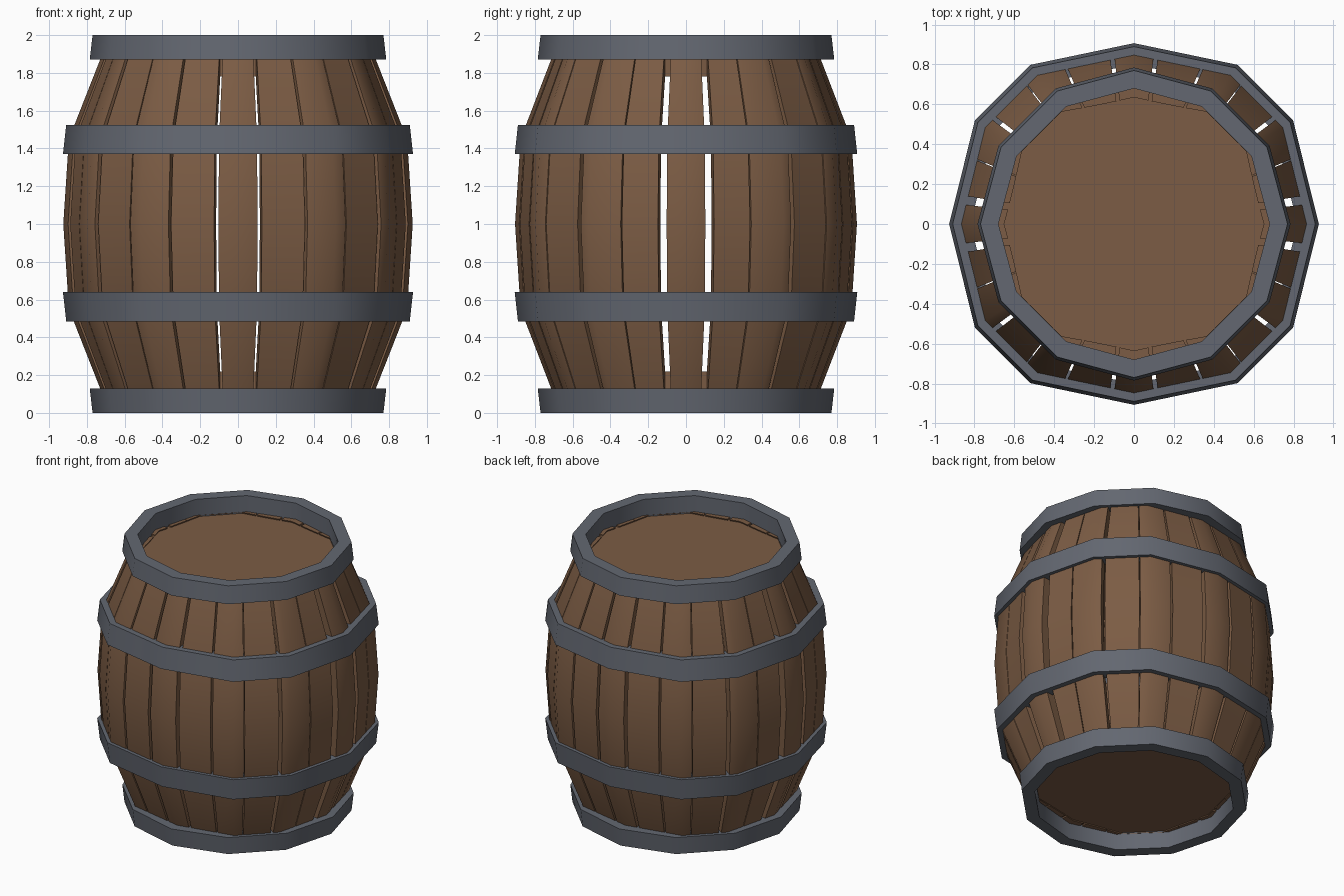
import bpy, bmesh, math

if "Cube" in bpy.data.objects:
    bpy.data.objects.remove(bpy.data.objects["Cube"])

def material(name, rgb):
    m = bpy.data.materials.new(name)
    m.diffuse_color = (*rgb, 1)
    m.use_nodes = True
    m.node_tree.nodes["Principled BSDF"].inputs["Base Color"].default_value = m.diffuse_color
    return m

WOOD = material("brown wood", (0.20, 0.107, 0.058))
IRON = material("grey iron", (0.125, 0.137, 0.165))

# Slightly squarish 12-sided outline of the belly
QUAD = [(0, 0.925), (33, 0.95), (57, 0.95), (90, 0.905)]
OUTLINE = {}
for a, r in QUAD:
    for b in (a, 180 - a, 180 + a, 360 - a):
        OUTLINE[b % 360] = r
CORNERS = sorted(OUTLINE)

def outline_radius(a):
    """Distance to the 12-sided outline in direction a (degrees)."""
    a %= 360
    for i, a0 in enumerate(CORNERS):
        a1 = CORNERS[(i + 1) % len(CORNERS)] + (360 if i == len(CORNERS) - 1 else 0)
        if a0 <= a <= a1:
            r0, r1 = OUTLINE[a0], OUTLINE[a1 % 360]
            s = lambda d: math.sin(math.radians(d))
            return r0 * r1 * s(a1 - a0) / (r0 * s(a - a0) + r1 * s(a1 - a))

def polar(r, a, z):
    return (r * math.cos(math.radians(a)), r * math.sin(math.radians(a)), z)

def finish(bm, name, mat):
    bmesh.ops.recalc_face_normals(bm, faces=bm.faces)
    me = bpy.data.meshes.new(name)
    bm.to_mesh(me)
    bm.free()
    me.materials.append(mat)
    ob = bpy.data.objects.new(name, me)
    bpy.context.collection.objects.link(ob)
    bpy.ops.object.select_all(action='DESELECT')
    ob.select_set(True)
    bpy.context.view_layer.objects.active = ob
    bpy.ops.object.shade_smooth_by_angle(angle=math.radians(40))
    return ob

def loft(bm, rings, closed):
    """Skin between rings of points; cap the ends unless the loft is closed."""
    vs = [[bm.verts.new(p) for p in ring] for ring in rings]
    n = len(vs[0])
    for i in range(len(vs) if closed else len(vs) - 1):
        A, B = vs[i], vs[(i + 1) % len(vs)]
        for j in range(n):
            k = (j + 1) % n
            bm.faces.new((A[j], A[k], B[k], B[j]))
    if not closed:
        bm.faces.new(vs[0])
        bm.faces.new(vs[-1])

def hoop(name, z0, z1, s0, s1, thick, radius, angles):
    bm = bmesh.new()
    rings = []
    for s, z, t in ((s0, z0, 0), (s1, z1, 0), (s1, z1, thick), (s0, z0, thick)):
        rings.append([polar((radius(a) * s if t == 0 else radius(a) * min(s0, s1) - t), a, z)
                      for a in angles])
    loft(bm, rings, True)
    finish(bm, name, IRON)

# Staves: gaps differ around the quarter, mirrored to all four
spans = [(-6.5, 6.5), (9.5, 22), (22.4, 36.3), (37.8, 52.2), (52.6, 66), (66.9, 81.8), (83.3, 96.7)]
full = [spans[0], spans[6]] + spans[1:6]
full += [(180 - b, 180 - a) for a, b in full if a != 83.3]
full += [(-b % 360, -b % 360 + (b - a)) for a, b in full if not (a < 0 or a == 173.5)]
LEVELS = [(0.12, 0.785), (0.55, 0.968), (1.0, 1.0), (1.45, 0.968), (1.88, 0.785)]
bm = bmesh.new()
for a, b in full:
    corner = [c for c in CORNERS + [360] if a < c < b]
    angs = [a] + (corner or [(a + b) / 2]) + [b]
    rings = []
    for z, s in LEVELS:
        outer = [polar(outline_radius(t) * s, t, z) for t in angs]
        inner = [polar(outline_radius(t) * s - 0.075, t, z) for t in reversed(angs)]
        rings.append(outer + inner)
    loft(bm, rings, False)
finish(bm, "staves", WOOD)

# Belly hoops follow the outline, end hoops are regular
hoop("lower_belly_hoop", 0.485, 0.64, 0.983, 1.002, 0.09, outline_radius, CORNERS)
hoop("upper_belly_hoop", 1.37, 1.525, 1.002, 0.983, 0.09, outline_radius, CORNERS)
regular = [i * 30 for i in range(12)]
hoop("bottom_hoop", 0.0, 0.13, 0.77, 0.785, 0.09, lambda a: 1, regular)
hoop("top_hoop", 1.87, 2.0, 0.785, 0.77, 0.09, lambda a: 1, regular)

# Recessed lids
for name, z0, z1 in (("bottom_lid", 0.13, 0.22), ("top_lid", 1.78, 1.87)):
    bm = bmesh.new()
    loft(bm, [[polar(0.69, a, z) for a in regular] for z in (z0, z1)], False)
    finish(bm, name, WOOD)
